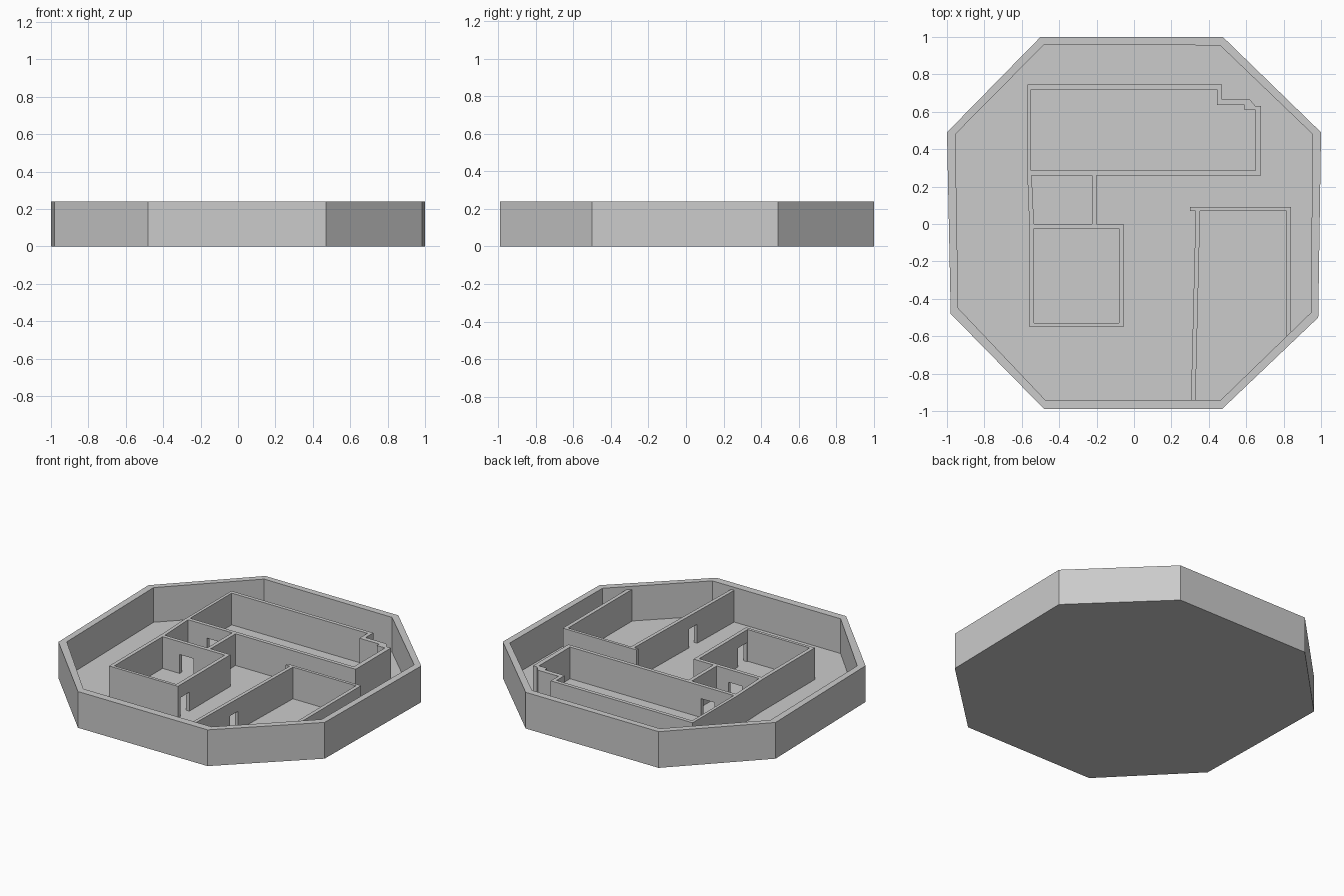
import bpy
import bmesh

cube = bpy.data.objects.get("Cube")
if cube:
    bpy.data.objects.remove(cube, do_unlink=True)

RIM_TOP = 0.24
FLOOR = 0.01
WALL_TOP = 0.22
DOOR_TOP = 0.135

grey = bpy.data.materials.new("light_grey")
grey.use_nodes = True
grey.diffuse_color = (0.6, 0.6, 0.6, 1)
grey.node_tree.nodes["Principled BSDF"].inputs["Base Color"].default_value = (0.6, 0.6, 0.6, 1)


def finish(name, bm):
    bmesh.ops.recalc_face_normals(bm, faces=bm.faces)
    mesh = bpy.data.meshes.new(name)
    bm.to_mesh(mesh)
    bm.free()
    mesh.materials.append(grey)
    obj = bpy.data.objects.new(name, mesh)
    bpy.context.collection.objects.link(obj)
    return obj


def slab(name, outline, z0, z1):
    """Flat plate with the given outline."""
    bm = bmesh.new()
    low = [bm.verts.new((x, y, z0)) for x, y in outline]
    high = [bm.verts.new((x, y, z1)) for x, y in outline]
    bm.faces.new(low)
    bm.faces.new(high)
    for i in range(len(outline)):
        j = (i + 1) % len(outline)
        bm.faces.new((low[i], low[j], high[j], high[i]))
    return finish(name, bm)


def box(name, x0, x1, y0, y1, z0=FLOOR, z1=WALL_TOP):
    return slab(name, [(x0, y0), (x1, y0), (x1, y1), (x0, y1)], z0, z1)


def wall(name, outer, inner, z0=FLOOR, z1=WALL_TOP, closed=False):
    """Wall running between two matching lines, with end caps if open."""
    bm = bmesh.new()
    rings = [[bm.verts.new((*p, z)) for p in line]
             for line, z in ((outer, z0), (outer, z1), (inner, z1), (inner, z0))]
    n = len(outer)
    for i in range(n if closed else n - 1):
        j = (i + 1) % n
        for a, b in zip(rings, rings[1:] + rings[:1]):
            bm.faces.new((a[i], a[j], b[j], b[i]))
    if not closed:
        for end in (0, n - 1):
            bm.faces.new([ring[end] for ring in rings])
    return finish(name, bm)


# Eight-sided outer wall and floor
rim_outer = [(-.5, 1), (.475, 1), (1, .49), (.985, -.5),
             (.47, -.99), (-.48, -.99), (-.98, -.48), (-1, .49)]
rim_inner = [(-.48, .96), (.46, .955), (.955, .48), (.945, -.475),
             (.465, -.94), (-.475, -.94), (-.94, -.45), (-.955, .48)]
wall("outer_wall", rim_outer, rim_inner, 0, RIM_TOP, closed=True)
slab("floor", rim_inner, 0, FLOOR)

# Long back room with a stepped corner and a doorway in its front wall
D0, D1 = -.41, -.31
wall("long_room_wall",
     [(D1, .26), (.68, .26), (.68, .63), (.65, .63), (.62, .665),
      (.47, .665), (.47, .745), (-.57, .745), (-.57, .26), (D0, .26)],
     [(D1, .285), (.65, .285), (.65, .61), (.59, .61), (.59, .635),
      (.445, .635), (.445, .72), (-.55, .72), (-.55, .285), (D0, .285)])
box("long_room_lintel", D0, D1, .26, .285, DOOR_TOP)

# Small passage joining the two rooms
box("passage_left_wall", -.225, -.2, 0, .26)
slab("passage_right_wall", [(-.56, 0), (-.535, 0), (-.547, .26), (-.57, .26)], FLOOR, WALL_TOP)

# Square room with doorways in its back and left walls
E0, E1 = -.523, -.43
wall("square_room_corner", [(D1, 0), (-.055, 0), (-.055, E1)],
     [(D1, -.025), (-.08, -.025), (-.08, E1)])
wall("square_room_wall",
     [(-.055, E0), (-.055, -.55), (-.56, -.55), (-.56, 0), (D0, 0)],
     [(-.08, E0), (-.08, -.53), (-.535, -.53), (-.535, -.025), (D0, -.025)])
box("square_room_back_lintel", D0, D1, -.025, 0, DOOR_TOP)
box("square_room_left_lintel", -.08, -.055, E0, E1, DOOR_TOP)

# Front left room, closed off by the outer wall
wall("front_room_wall",
     [(.3, .09), (.84, .09), (.84, -.577)],
     [(.3, .07), (.815, .07), (.815, -.601)])


def partition(name, y0, y1, z0=FLOOR):
    """Piece of the slightly slanted dividing wall."""
    def shift(y):
        return .338 + .025 * y / 1.01
    slab(name, [(shift(y0) - .01, y0), (shift(y0) + .014, y0),
                (shift(y1) + .014, y1), (shift(y1) - .01, y1)], z0, WALL_TOP)


partition("partition_front", -.94, -.565)
partition("partition_back", -.485, .07)
partition("partition_lintel", -.565, -.485, DOOR_TOP)
